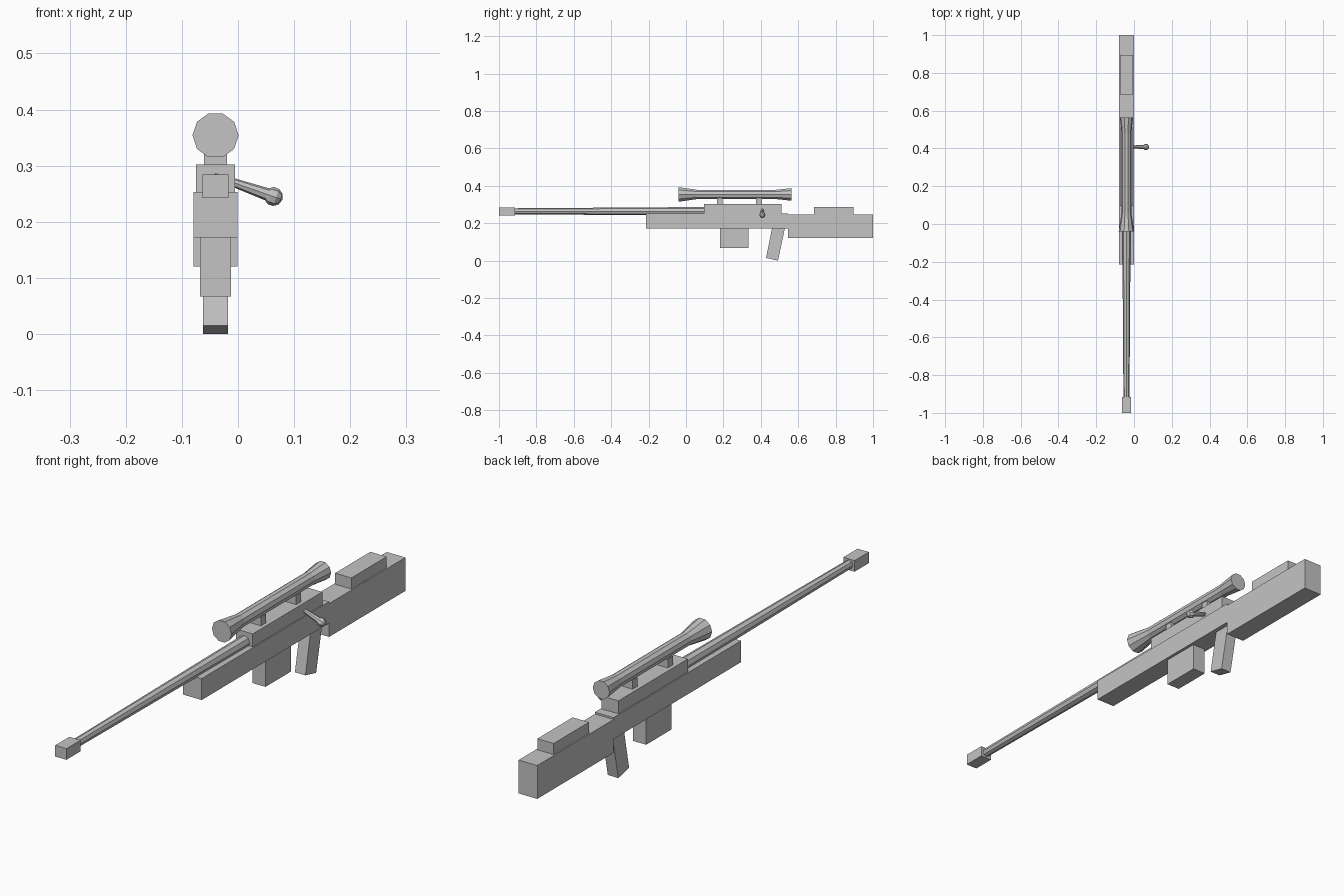
import bpy
import bmesh
import math
from mathutils import Vector, Matrix

cube = bpy.data.objects.get("Cube")
if cube:
    bpy.data.objects.remove(cube, do_unlink=True)

AXIS = -0.04  # x of the centre line

grey = bpy.data.materials.new("plain grey")
grey.use_nodes = True
grey.diffuse_color = (0.55, 0.55, 0.55, 1)
bsdf = next(n for n in grey.node_tree.nodes if n.type == 'BSDF_PRINCIPLED')
bsdf.inputs["Base Color"].default_value = grey.diffuse_color


def finish(name, bm):
    bmesh.ops.recalc_face_normals(bm, faces=bm.faces)
    mesh = bpy.data.meshes.new(name)
    bm.to_mesh(mesh)
    bm.free()
    mesh.materials.append(grey)
    obj = bpy.data.objects.new(name, mesh)
    bpy.context.collection.objects.link(obj)
    return obj


def prism(name, outline, half_width):
    """Side outline of (y, z) points, extruded across the centre line."""
    bm = bmesh.new()
    face = bm.faces.new([bm.verts.new((AXIS - half_width, y, z)) for y, z in outline])
    side = bmesh.ops.extrude_face_region(bm, geom=[face])["geom"]
    moved = [v for v in side if isinstance(v, bmesh.types.BMVert)]
    bmesh.ops.translate(bm, verts=moved, vec=(2 * half_width, 0, 0))
    return finish(name, bm)


def block(name, y0, y1, z0, z1, half_width):
    return prism(name, [(y0, z0), (y1, z0), (y1, z1), (y0, z1)], half_width)


def tube(name, z, profile, sides):
    """Closed turned shape along y from (y, radius) stations."""
    bm = bmesh.new()
    rings = []
    for y, r in profile:
        angles = [math.tau * i / sides for i in range(sides)]
        rings.append([bm.verts.new((AXIS + r * math.cos(a), y, z + r * math.sin(a)))
                      for a in angles])
    for a, b in zip(rings, rings[1:]):
        for i in range(sides):
            j = (i + 1) % sides
            bm.faces.new((a[i], a[j], b[j], b[i]))
    bm.faces.new(rings[0])
    bm.faces.new(rings[-1])
    return finish(name, bm)


# Barrel and muzzle
block("muzzle", -1.0, -0.915, 0.242, 0.284, 0.0235)
tube("barrel", 0.264, [(-0.93, 0.016), (0.12, 0.023)], 8)

# Body and stock
block("body", -0.215, 0.545, 0.172, 0.253, 0.039)
block("receiver", 0.095, 0.51, 0.24, 0.302, 0.035)
block("stock", 0.545, 1.0, 0.12, 0.246, 0.039)
block("cheek_rest", 0.685, 0.895, 0.235, 0.288, 0.034)

# Magazine and slanted grip
block("magazine", 0.182, 0.334, 0.067, 0.18, 0.0275)
prism("grip", [(0.428, 0.015), (0.492, 0.0), (0.53, 0.18), (0.461, 0.18)], 0.022)

# Scope with flared ends on two mounts
tube("scope", 0.354, [(-0.04, 0.041), (0.06, 0.026), (0.48, 0.026), (0.563, 0.035)], 10)
for label, y in (("front", 0.18), ("rear", 0.39)):
    block(label + "_scope_mount", y - 0.015, y + 0.015, 0.295, 0.335, 0.0205)

# Bolt handle
start, end = Vector((-0.02, 0.408, 0.274)), Vector((0.063, 0.408, 0.245))
direction = end - start
bm = bmesh.new()
turn = direction.to_track_quat('Z', 'Y').to_matrix().to_4x4()
bmesh.ops.create_cone(bm, cap_ends=True, segments=8, radius1=0.007, radius2=0.012,
                      depth=direction.length,
                      matrix=Matrix.Translation((start + end) / 2) @ turn)
finish("bolt_handle", bm)

bm = bmesh.new()
bmesh.ops.create_uvsphere(bm, u_segments=8, v_segments=5, radius=0.017,
                          matrix=Matrix.Translation(end) @ turn)
finish("bolt_knob", bm)
